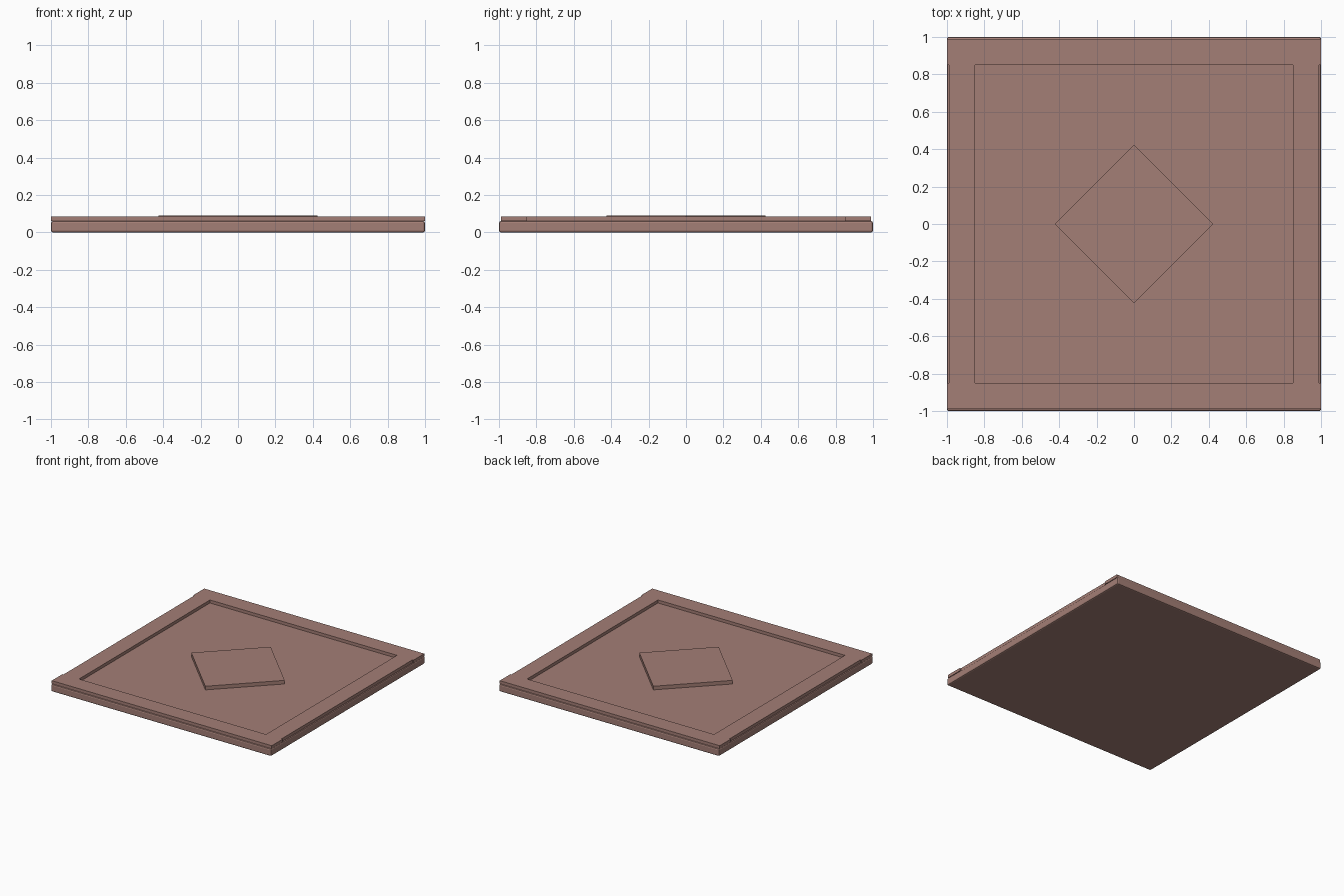
import bpy
import math

cube = bpy.data.objects.get("Cube")
if cube:
    bpy.data.objects.remove(cube, do_unlink=True)

# Single clay-brown finish
clay = bpy.data.materials.new("clay_brown")
clay.use_nodes = True
colour = (0.37, 0.21, 0.18, 1)
clay.diffuse_color = colour
clay.node_tree.nodes["Principled BSDF"].inputs["Base Color"].default_value = colour


def box(name, size, centre, turn=0):
    bpy.ops.mesh.primitive_cube_add(size=1, location=centre, rotation=(0, 0, turn))
    obj = bpy.context.object
    obj.name = name
    obj.scale = size
    bpy.ops.object.transform_apply(location=False, rotation=False, scale=True)
    obj.data.materials.append(clay)
    return obj


SLAB = 0.06       # slab thickness
RIM = 0.025       # rim height above the slab
INNER, OUTER = 0.85, 0.99
rim_z = SLAB + RIM / 2
rim_mid = (INNER + OUTER) / 2
rim_width = OUTER - INNER

# Floor slab with softened edges
slab = box("floor_slab", (2, 2, SLAB), (0, 0, SLAB / 2))
bevel = slab.modifiers.new("soft_edges", "BEVEL")
bevel.width = 0.01
bevel.segments = 2

# Raised rim: long strips front and back, shorter strips between them
for side, front_back, left_right in ((-1, "front", "right"), (1, "back", "left")):
    box(front_back + "_rim", (2, rim_width, RIM), (0, side * rim_mid, rim_z))
    box(left_right + "_rim", (rim_width, 2 * INNER, RIM), (side * rim_mid, 0, rim_z))

# Raised diamond in the middle
box("centre_diamond", (0.6, 0.6, 0.03), (0, 0, SLAB + 0.015), math.radians(45))
